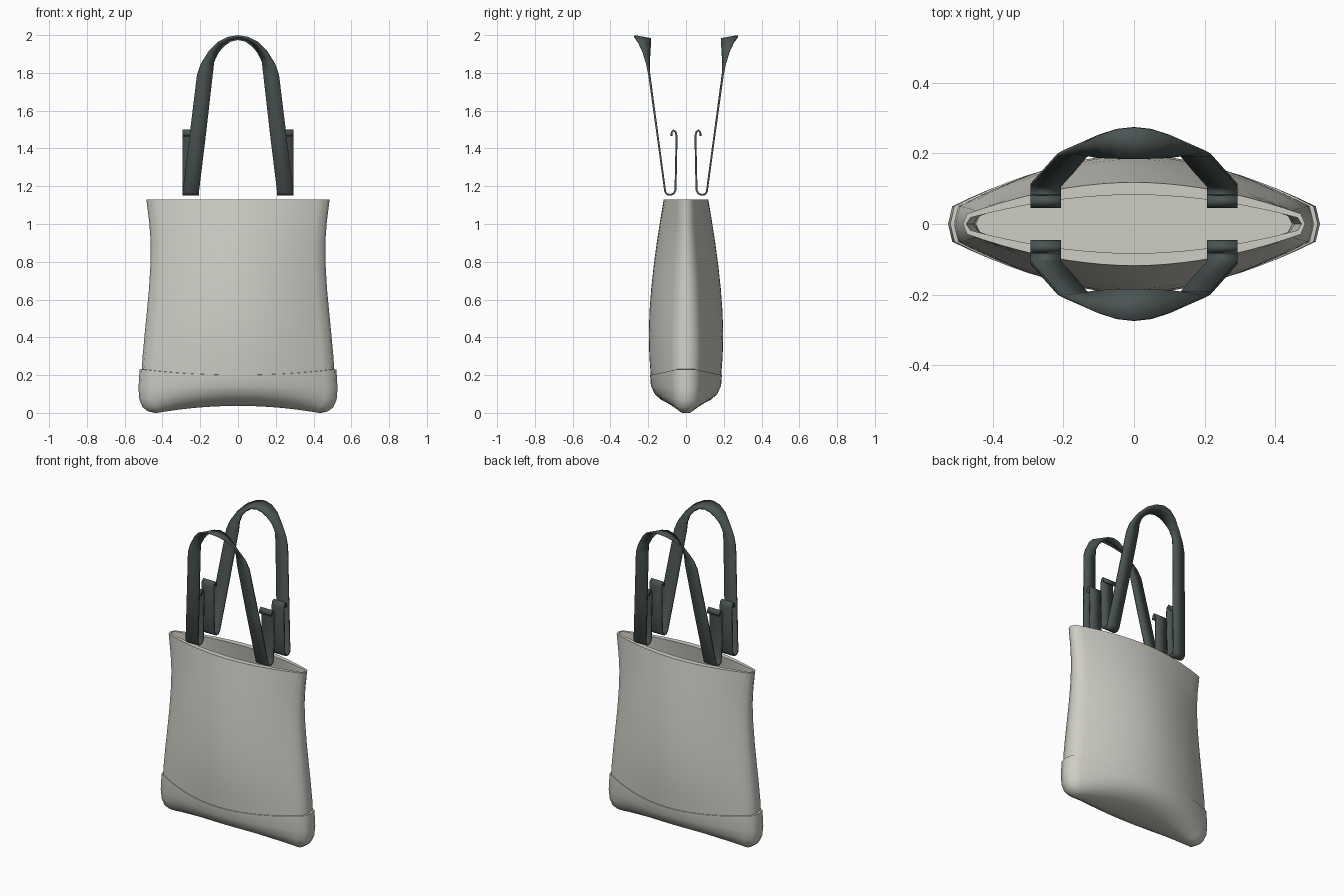
import bpy, bmesh, math
from mathutils import Vector

if "Cube" in bpy.data.objects:
    bpy.data.objects.remove(bpy.data.objects["Cube"])


def material(name, rgb):
    m = bpy.data.materials.new(name)
    m.diffuse_color = (*rgb, 1)
    m.use_nodes = True
    m.node_tree.nodes["Principled BSDF"].inputs["Base Color"].default_value = m.diffuse_color
    return m


CANVAS = material("natural canvas", (0.62, 0.61, 0.56))
WEBBING = material("dark slate webbing", (0.07, 0.09, 0.087))
N = 20  # columns across each face of the bag


def finish(name, bm, mat, angle):
    me = bpy.data.meshes.new(name)
    bm.to_mesh(me)
    bm.free()
    ob = bpy.data.objects.new(name, me)
    bpy.context.collection.objects.link(ob)
    me.materials.append(mat)
    bpy.ops.object.select_all(action='DESELECT')
    ob.select_set(True)
    bpy.context.view_layer.objects.active = ob
    bpy.ops.object.shade_smooth_by_angle(angle=math.radians(angle))
    return ob


def lens_ring(bm, w, d, e, z_end, z_mid):
    """Lens-shaped loop: half width, middle half depth, end half depth, heights."""
    ts = [-1 + 2 * i / N for i in range(N + 1)]

    def vert(t, side):
        y = e + (d - e) * (1 - abs(t) ** 1.9)
        return bm.verts.new((t * (w - 0.012), side * y, z_mid + (z_end - z_mid) * t * t))
    return ([vert(t, -1) for t in ts] + [bm.verts.new((w, 0, z_end))]
            + [vert(t, 1) for t in reversed(ts)] + [bm.verts.new((-w, 0, z_end))])


def lens_shell(name, rings):
    bm = bmesh.new()
    loops = [lens_ring(bm, *r) for r in rings]
    n = len(loops[0])
    for a, b in zip(loops, loops[1:]):
        for i in range(n):
            j = (i + 1) % n
            bm.faces.new((a[j], a[i], b[i], b[j]))
    # close the last loop with strips running front to back
    last = loops[-1]
    front, back = last[:N + 1], last[N + 2:2 * N + 3][::-1]
    for i in range(N):
        bm.faces.new((front[i + 1], front[i], back[i], back[i + 1]))
    bm.faces.new((last[N + 1], front[N], back[N]))
    bm.faces.new((last[-1], back[0], front[0]))
    return finish(name, bm, CANVAS, 55)


# Bag body: outer wall upward, over the rim, then the lining down to the floor
outer = [(0.512, 0.186, 0.050, 0.19), (0.505, 0.194, 0.050, 0.30), (0.494, 0.197, 0.048, 0.42),
         (0.482, 0.193, 0.045, 0.54), (0.471, 0.184, 0.042, 0.66), (0.464, 0.171, 0.038, 0.78),
         (0.462, 0.155, 0.034, 0.90), (0.470, 0.138, 0.031, 1.01), (0.485, 0.118, 0.029, 1.13)]
lining = [(0.475, 0.083, 0.018, 1.13), (0.455, 0.112, 0.020, 0.98), (0.448, 0.140, 0.024, 0.80),
          (0.462, 0.165, 0.030, 0.60), (0.480, 0.178, 0.035, 0.42), (0.490, 0.165, 0.038, 0.20),
          (0.465, 0.120, 0.035, 0.09)]
lens_shell("bag_body", [(w, d, e, z, z) for w, d, e, z in outer + lining])

# Base panel: slightly wider cup wrapped round the bottom
lens_shell("base_panel", [
    (0.500, 0.180, 0.045, 0.232, 0.202), (0.521, 0.190, 0.050, 0.230, 0.200),
    (0.527, 0.186, 0.050, 0.130, 0.145), (0.522, 0.166, 0.048, 0.070, 0.100),
    (0.505, 0.130, 0.044, 0.030, 0.068), (0.475, 0.085, 0.034, 0.008, 0.046),
    (0.440, 0.040, 0.020, 0.000, 0.037)])

# Handle ribbon, right half: pairs of edge points (outer edge, inner edge)
tab = [(0.078, 1.465), (0.075, 1.487), (0.066, 1.496), (0.055, 1.488), (0.050, 1.465),
       (0.053, 1.300), (0.056, 1.180), (0.064, 1.162), (0.080, 1.155), (0.098, 1.156), (0.110, 1.170)]
half = [((0.293, y, z), (0.207, y, z)) for y, z in tab]
half += [((0.255, 0.152, 1.480), (0.169, 0.152, 1.480)),
         ((0.217, 0.195, 1.790), (0.133, 0.195, 1.800)),
         ((0.197, 0.206, 1.845), (0.127, 0.196, 1.860)),
         ((0.155, 0.226, 1.910), (0.105, 0.191, 1.910)),
         ((0.105, 0.250, 1.960), (0.075, 0.188, 1.945)),
         ((0.052, 0.268, 1.986), (0.040, 0.186, 1.970)),
         ((0.000, 0.274, 1.995), (0.000, 0.185, 1.979))]
flip = [tuple((-x, y, z) for x, y, z in pair) for pair in reversed(half[:-1])]


def handle(name, side):
    bm = bmesh.new()
    rows = [[bm.verts.new((x, side * y, z)) for x, y, z in pair] for pair in half + flip]
    for (a, b), (c, d) in zip(rows, rows[1:]):
        bm.faces.new((a, b, d, c))
    ob = finish(name, bm, WEBBING, 35)
    sol = ob.modifiers.new("thickness", 'SOLIDIFY')
    sol.thickness = 0.01
    sol.offset = 0
    return ob


handle("front_handle", -1)
handle("back_handle", 1)
